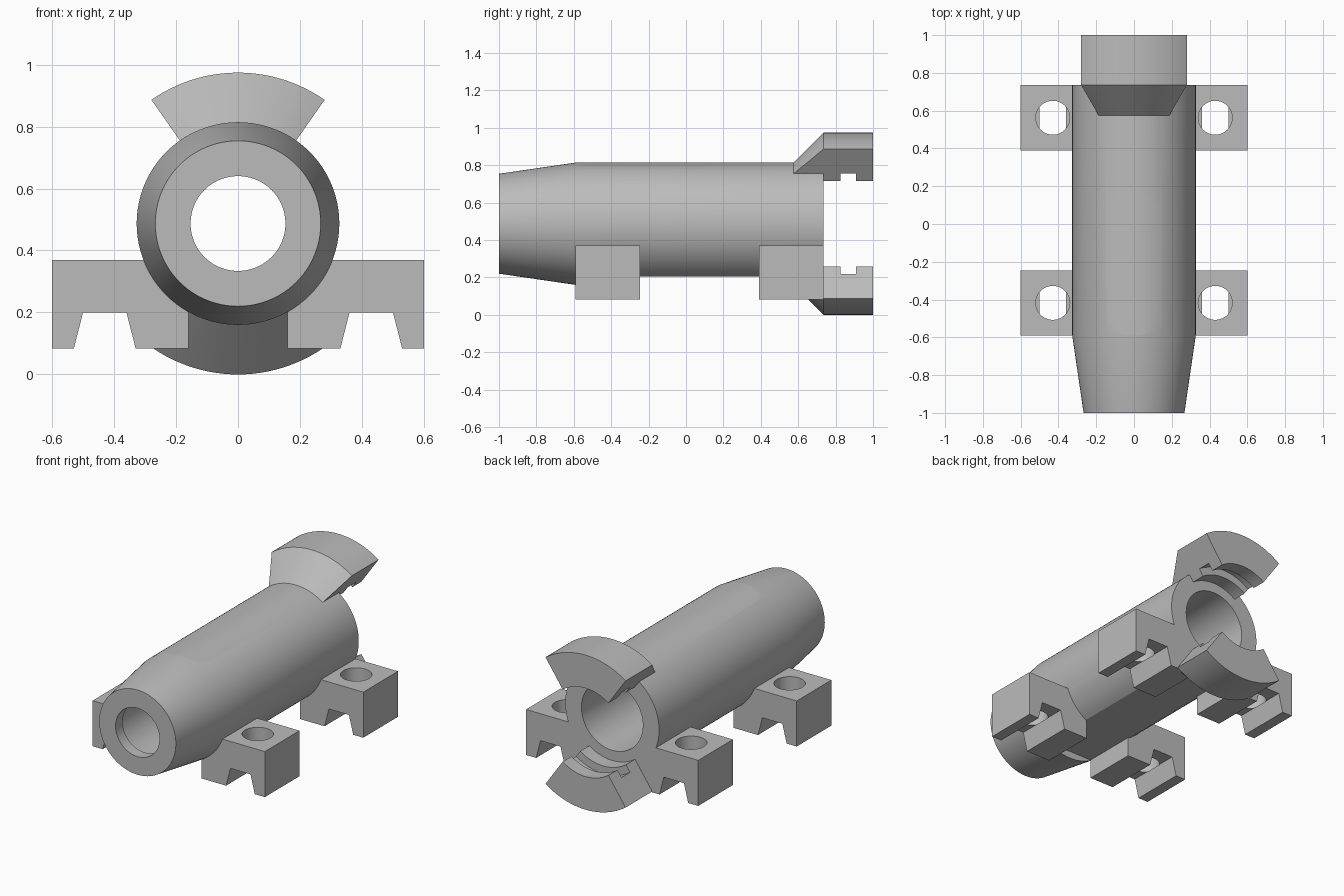
import bpy, bmesh
from math import sin, cos, pi, radians

AXIS_Z = 0.487      # height of the barrel axis
R = 0.327           # barrel radius
REAR = 0.735        # rear face of the barrel
FRONT = -0.59       # where the nose taper starts

if "Cube" in bpy.data.objects:
    bpy.data.objects.remove(bpy.data.objects["Cube"], do_unlink=True)

metal = bpy.data.materials.new("grey metal")
metal.use_nodes = True
GREY = (0.5, 0.5, 0.5, 1)
metal.diffuse_color = GREY
metal.node_tree.nodes["Principled BSDF"].inputs["Base Color"].default_value = GREY


def finish(bm, name):
    bmesh.ops.remove_doubles(bm, verts=bm.verts, dist=1e-5)
    bmesh.ops.recalc_face_normals(bm, faces=bm.faces)
    mesh = bpy.data.meshes.new(name)
    bm.to_mesh(mesh)
    bm.free()
    mesh.materials.append(metal)
    ob = bpy.data.objects.new(name, mesh)
    bpy.context.collection.objects.link(ob)
    return ob


def lathe(name, profile, middle=0, half=None, steps=96):
    """Turn an (r, y) profile about the barrel axis, fully or as a sector."""
    bm = bmesh.new()
    full = half is None
    rings = []
    for i in range(steps if full else steps + 1):
        a = 2 * pi * i / steps if full else middle - half + 2 * half * i / steps
        rings.append([bm.verts.new((r * sin(a), y, AXIS_Z + r * cos(a))) for r, y in profile])
    pairs = list(zip(rings, rings[1:])) + ([(rings[-1], rings[0])] if full else [])
    n = len(profile)
    for p, q in pairs:
        for j in range(n if not full else n - 1):
            k = (j + 1) % n
            bm.faces.new((p[j], p[k], q[k], q[j]))
    if not full:
        bm.faces.new(rings[0])
        bm.faces.new(rings[-1])
    return finish(bm, name)


def prism(name, outline, lo, hi, upright=False):
    """Extrude an (x, z) outline along y, or an (x, y) outline along z."""
    bm = bmesh.new()
    place = (lambda a, b, h: (a, b, h)) if upright else (lambda a, b, h: (a, h, b))
    base = bm.faces.new([bm.verts.new(place(a, b, lo)) for a, b in outline])
    top = bmesh.ops.extrude_face_region(bm, geom=[base])
    verts = [v for v in top["geom"] if isinstance(v, bmesh.types.BMVert)]
    bmesh.ops.translate(bm, verts=verts, vec=place(0, 0, hi - lo))
    return finish(bm, name)


def stadium(x, y0, y1, r, n=24):
    """Outline of a round-ended slot; a circle when y0 equals y1."""
    pts = [(x + r * cos(pi * i / n), y1 + r * sin(pi * i / n)) for i in range(n + 1)]
    low = [(x - r * cos(pi * i / n), y0 - r * sin(pi * i / n)) for i in range(n + 1)]
    return pts + (low if y0 != y1 else low[1:-1])


def combine(target, tool, operation):
    mod = target.modifiers.new(operation.title(), "BOOLEAN")
    mod.operation, mod.solver, mod.object = operation, "EXACT", tool
    bpy.context.view_layer.objects.active = target
    bpy.ops.object.modifier_apply(modifier=mod.name)
    bpy.data.objects.remove(tool, do_unlink=True)


# Barrel with tapered nose and a flat along its underside
body = lathe("clamp_barrel", [(0, -1), (0.267, -1), (R, FRONT), (R, REAR), (0, REAR)])
flat = [(-0.4, -0.1), (0.4, -0.1), (0.4, 0.205), (-0.4, 0.205)]
combine(body, prism("flat_cutter", flat, FRONT, REAR + 0.1), "DIFFERENCE")

# Four mounting feet with a tapered channel below and a bolt hole above
for side in (-1, 1):
    for y0, y1 in ((FRONT, -0.245), (0.39, REAR)):
        outline = [(0.16, 0.083), (0.33, 0.083), (0.36, 0.2), (0.5, 0.2),
                   (0.53, 0.083), (0.6, 0.083), (0.6, 0.37), (0.16, 0.37)]
        foot = prism("mounting_foot", [(side * x, z) for x, z in outline], y0, y1)
        yc = (y0 + y1) / 2
        hole = prism("bolt_hole", stadium(side * 0.43, yc, yc, 0.09), 0.199, 0.5, True)
        combine(foot, hole, "DIFFERENCE")
        combine(body, foot, "UNION")

# Upper and lower rear jaws, each with a locking groove inside
jaw_profile = [(0.25, 0.498), (0.487, REAR), (0.487, 1), (0.278, 1), (0.278, 0.91),
               (R, 0.91), (R, 0.825), (0.278, 0.825), (0.278, 0.7)]
for middle in (0, pi):
    jaw = lathe("rear_jaw", jaw_profile, middle, radians(35), 24)
    combine(body, jaw, "UNION")

# Stepped bore, narrow at the nose lip
bore = lathe("bore_cutter", [(0, -1.1), (0.153, -1.1), (0.153, -0.93),
                             (0.214, -0.93), (0.214, 0.8), (0, 0.8)])
combine(body, bore, "DIFFERENCE")

# Round-ended window in the top of the barrel
window = prism("window_cutter", stadium(0, -0.445, 0.03, 0.145), AXIS_Z, 1, True)
combine(body, window, "DIFFERENCE")

bpy.ops.object.select_all(action="DESELECT")
body.select_set(True)
bpy.context.view_layer.objects.active = body
bpy.ops.object.shade_smooth_by_angle(angle=radians(30))
